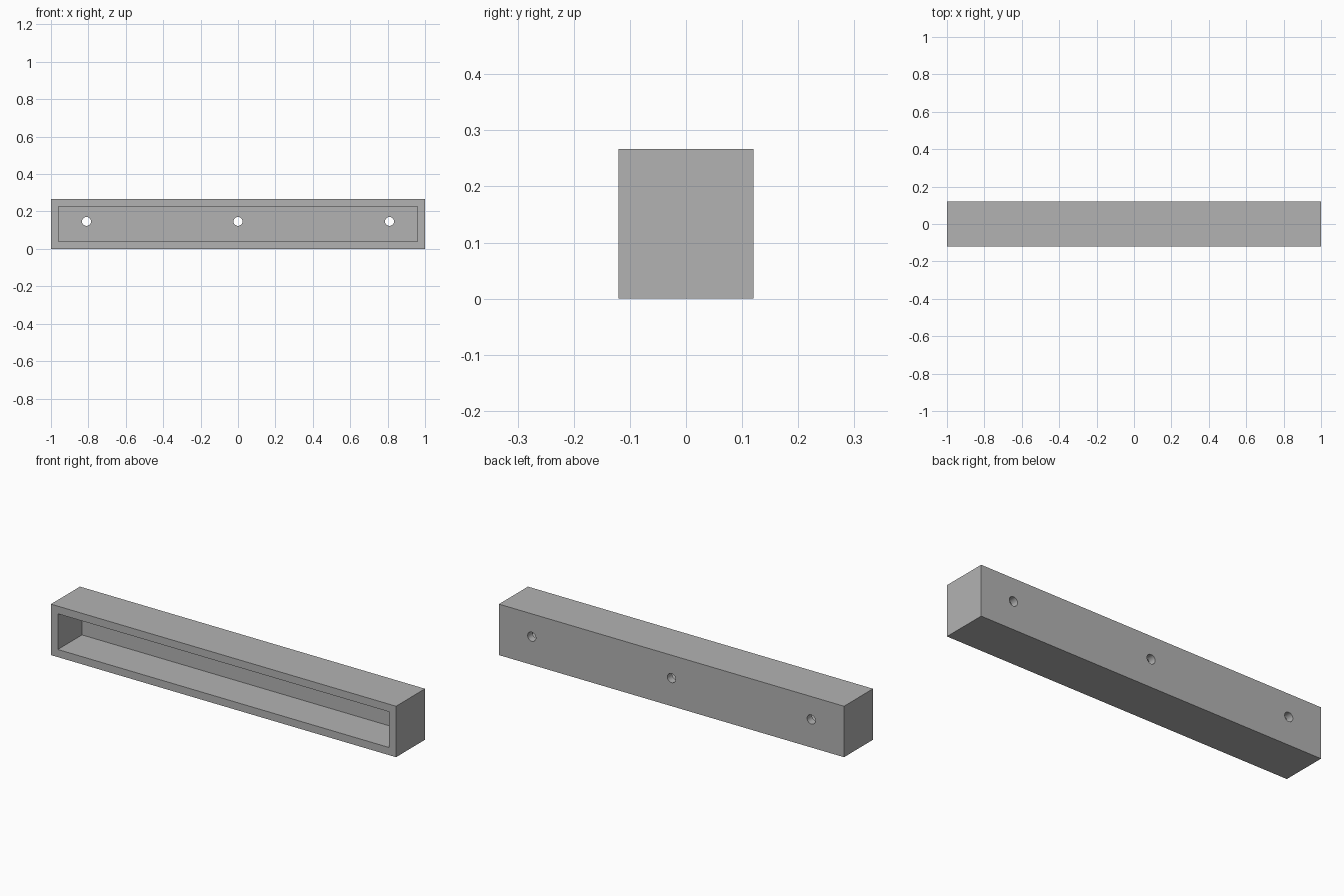
import bpy
import math

default = bpy.data.objects.get("Cube")
if default:
    bpy.data.objects.remove(default, do_unlink=True)

LENGTH, DEPTH, HEIGHT, WALL = 2.0, 0.24, 0.267, 0.04
HOLE_RADIUS, HOLE_X, HOLE_Z = 0.024, 0.81, 0.147

grey = bpy.data.materials.new("plain grey")
grey.use_nodes = True
colour = (0.45, 0.45, 0.45, 1)
grey.diffuse_color = colour
grey.node_tree.nodes["Principled BSDF"].inputs["Base Color"].default_value = colour


def box(name, size, centre):
    bpy.ops.mesh.primitive_cube_add(size=1, location=centre)
    ob = bpy.context.object
    ob.name = name
    ob.scale = size
    bpy.ops.object.transform_apply(location=True, rotation=True, scale=True)
    ob.data.materials.append(grey)
    return ob


def cut(target, cutter):
    cutter.hide_render = True
    mod = target.modifiers.new(cutter.name, 'BOOLEAN')
    mod.operation = 'DIFFERENCE'
    mod.solver = 'EXACT'
    mod.object = cutter
    bpy.context.view_layer.objects.active = target
    bpy.ops.object.modifier_apply(modifier=mod.name)
    bpy.data.objects.remove(cutter, do_unlink=True)


# Long rectangular housing
housing = box("housing", (LENGTH, DEPTH, HEIGHT), (0, 0, HEIGHT / 2))

# Recess open to the front, leaving an even wall on the other sides
recess = box("recess_cutter", (LENGTH - 2 * WALL, DEPTH, HEIGHT - 2 * WALL),
             (0, -WALL, HEIGHT / 2))
cut(housing, recess)

# Three round mounting holes through the back wall
for x in (-HOLE_X, 0, HOLE_X):
    bpy.ops.mesh.primitive_cylinder_add(
        vertices=32, radius=HOLE_RADIUS, depth=WALL * 3,
        location=(x, DEPTH / 2 - WALL / 2, HOLE_Z), rotation=(math.pi / 2, 0, 0))
    hole = bpy.context.object
    hole.name = "hole_cutter"
    hole.data.materials.append(grey)
    cut(housing, hole)

# Smooth hole walls with crisp edges
bpy.ops.object.select_all(action='DESELECT')
housing.select_set(True)
bpy.context.view_layer.objects.active = housing
bpy.ops.object.shade_smooth_by_angle(angle=math.radians(30))
